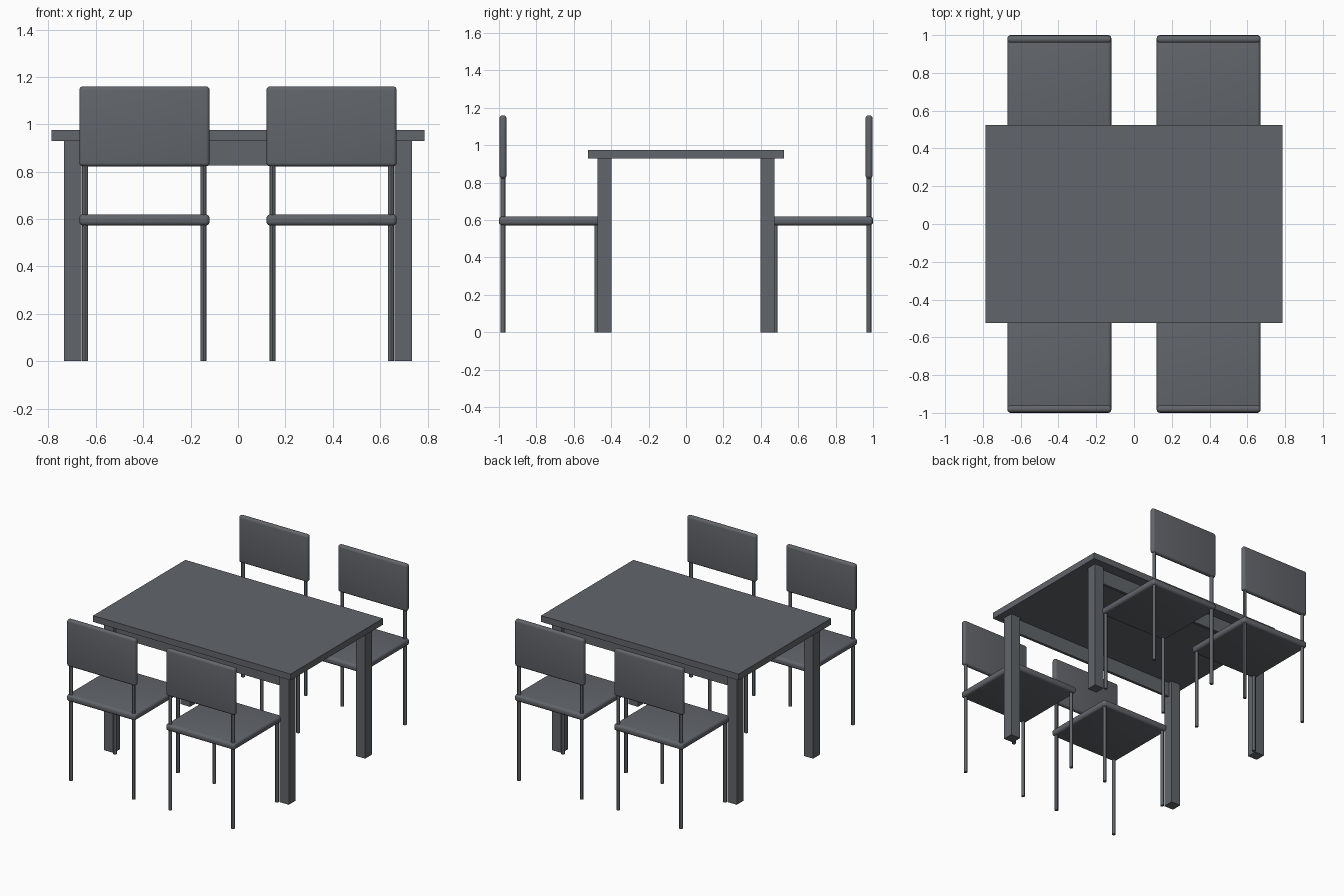
import bpy
from mathutils import Vector

cube = bpy.data.objects.get("Cube")
if cube:
    bpy.data.objects.remove(cube, do_unlink=True)

slate = bpy.data.materials.new("slate_grey")
slate.use_nodes = True
SLATE = (0.12, 0.13, 0.145, 1)
slate.diffuse_color = SLATE
slate.node_tree.nodes["Principled BSDF"].inputs["Base Color"].default_value = SLATE


def box(name, low, high, bevel=0):
    """Box between two corners, with optional rounded edges."""
    low, high = Vector(low), Vector(high)
    bpy.ops.mesh.primitive_cube_add(size=1, location=(low + high) / 2)
    ob = bpy.context.object
    ob.name = name
    ob.scale = high - low
    bpy.ops.object.transform_apply(location=False, rotation=False, scale=True)
    ob.data.materials.append(slate)
    if bevel:
        mod = ob.modifiers.new("rounded_edges", "BEVEL")
        mod.width = bevel
        mod.segments = 4
        bpy.ops.object.modifier_apply(modifier=mod.name)
        bpy.ops.object.shade_smooth_by_angle()
    return ob


def tube(name, x, y, top):
    """Thin round leg standing on the floor."""
    bpy.ops.mesh.primitive_cylinder_add(vertices=12, radius=0.0125, depth=top,
                                        location=(x, y, top / 2))
    ob = bpy.context.object
    ob.name = name
    ob.data.materials.append(slate)
    bpy.ops.object.shade_smooth_by_angle()


def span(a, b, sign):
    """Order a pair of distances after mirroring by sign."""
    return sorted((a * sign, b * sign))


# Table: top, square legs and long aprons
box("table_top", (-0.787, -0.525, 0.93), (0.787, 0.525, 0.975))
for sy, end in ((-1, "front"), (1, "back")):
    for sx, side in ((-1, "right"), (1, "left")):
        x0, x1 = span(0.66, 0.735, sx)
        y0, y1 = span(0.397, 0.472, sy)
        box(f"table_leg_{end}_{side}", (x0, y0, 0), (x1, y1, 0.93))
    y0, y1 = span(0.425, 0.445, sy)
    box(f"table_apron_{end}", (-0.66, y0, 0.825), (0.66, y1, 0.93))

# Four chairs facing the table
for sy, end in ((-1, "front"), (1, "back")):
    for sx, side in ((-1, "right"), (1, "left")):
        tag = f"{end}_{side}"
        x0, x1 = span(0.12, 0.67, sx)
        y0, y1 = span(0.452, 1.0, sy)
        box(f"chair_seat_{tag}", (x0, y0, 0.572), (x1, y1, 0.62), 0.018)
        y0, y1 = span(0.96, 0.997, sy)
        box(f"chair_backrest_{tag}", (x0, y0, 0.822), (x1, y1, 1.16), 0.016)
        for x, where in ((0.145, "inner"), (0.645, "outer")):
            tube(f"chair_rear_leg_{where}_{tag}", x * sx, 0.978 * sy, 0.85)
            tube(f"chair_fore_leg_{where}_{tag}", x * sx, 0.477 * sy, 0.6)
